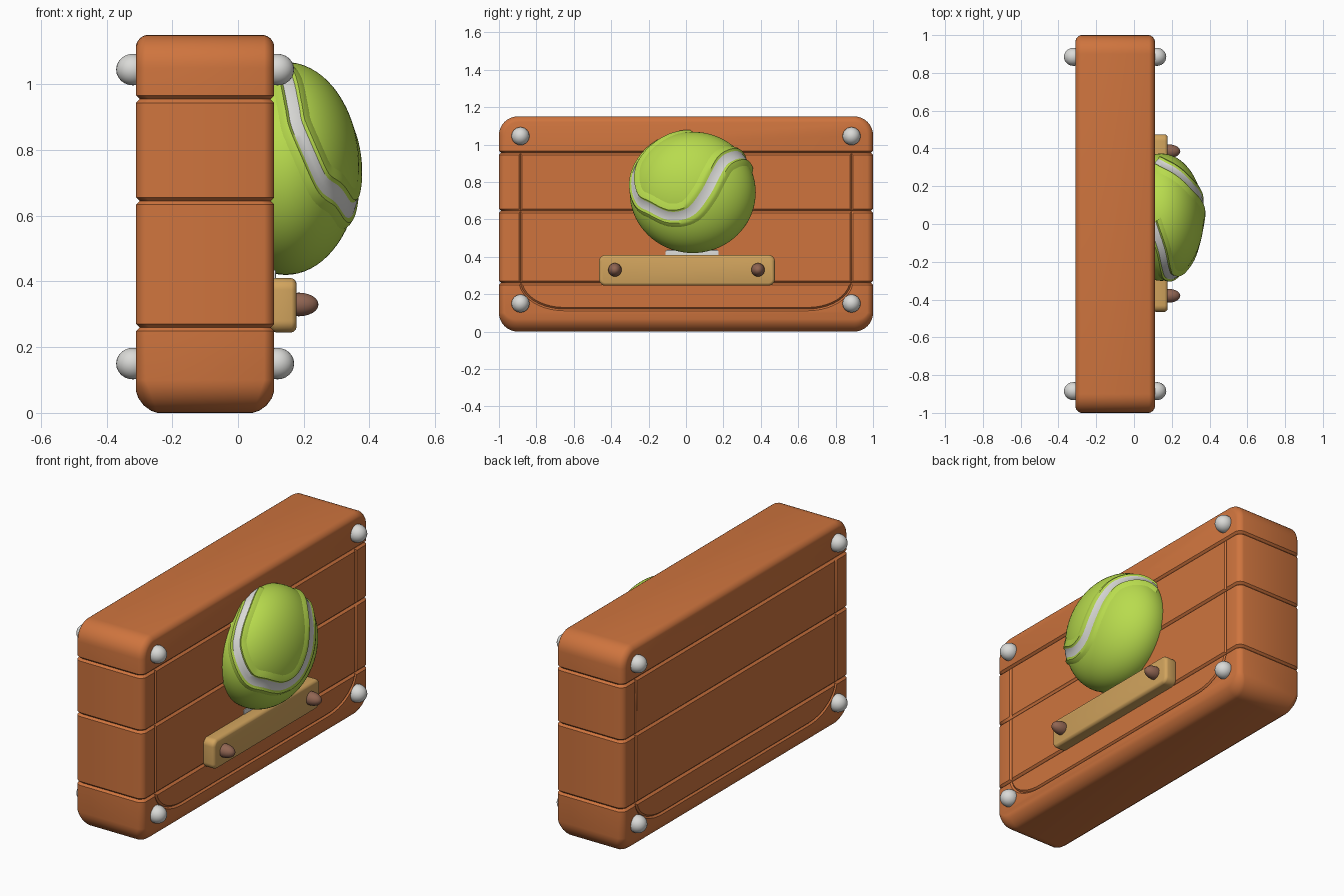
import bpy, bmesh, math
from mathutils import Vector

if "Cube" in bpy.data.objects:
    bpy.data.objects.remove(bpy.data.objects["Cube"])


def material(name, rgb):
    m = bpy.data.materials.new(name)
    m.diffuse_color = (*rgb, 1)
    m.use_nodes = True
    m.node_tree.nodes["Principled BSDF"].inputs["Base Color"].default_value = m.diffuse_color
    return m


WOOD = material("orange wood", (0.62, 0.175, 0.048))
GREEN = material("lime green", (0.48, 0.71, 0.075))
WHITE = material("light grey", (0.70, 0.70, 0.68))
TAN = material("tan wood", (0.64, 0.37, 0.11))
BROWN = material("dark brown", (0.28, 0.13, 0.085))


def finish(bm, name, *mats, angle=35):
    me = bpy.data.meshes.new(name)
    bm.to_mesh(me)
    bm.free()
    ob = bpy.data.objects.new(name, me)
    bpy.context.collection.objects.link(ob)
    for m in mats:
        me.materials.append(m)
    bpy.ops.object.select_all(action='DESELECT')
    bpy.context.view_layer.objects.active = ob
    ob.select_set(True)
    bpy.ops.object.shade_smooth_by_angle(angle=math.radians(angle))
    return ob


def loft(bm, rings):
    """Closed rings joined in order, capped at both ends."""
    rows = [[bm.verts.new(p) for p in r] for r in rings]
    n = len(rows[0])
    for a, b in zip(rows, rows[1:]):
        for i in range(n):
            bm.faces.new((a[i], a[(i + 1) % n], b[(i + 1) % n], b[i]))
    bm.faces.new(rows[0][::-1])
    bm.faces.new(rows[-1])
    bmesh.ops.recalc_face_normals(bm, faces=bm.faces[:])


def slab(y0, y1, z0, z1, x0, x1, radius, bevel, bottom=0.0):
    """Rounded rectangle in y-z, thick in x, with softened rims."""
    def ring(x, inset, depth, sign):
        pts = []
        for q, (cy, cz) in enumerate(((y1 - radius, z1 - radius), (y0 + radius, z1 - radius),
                                      (y0 + radius, z0 + radius), (y1 - radius, z0 + radius))):
            for k in range(9):
                a = math.radians(90 * q + 90 * k / 8)
                ny, nz = math.cos(a), math.sin(a)
                b = bevel + bottom * max(0, -nz)
                r = radius - b * inset
                pts.append((x + sign * b * depth, cy + ny * r, cz + nz * r))
        return pts
    steps = ((1, 0), (0.7, 0.1), (0.35, 0.35), (0.1, 0.7), (0, 1))
    bm = bmesh.new()
    loft(bm, [ring(x0, i, d, 1) for i, d in steps] + [ring(x1, i, d, -1) for i, d in steps[::-1]])
    return bm


# Plank block with V grooves all the way round
X0, X1 = -0.31, 0.11
bm = slab(-1, 1, 0, 1.15, X0, X1, 0.1, 0.03, 0.035)
D = 0.011
for h in (0.26, 0.645, 0.955):
    for z in (h - D, h, h + D):
        bmesh.ops.bisect_plane(bm, geom=bm.verts[:] + bm.edges[:] + bm.faces[:],
                               plane_co=(0, 0, z), plane_no=(0, 0, 1))
    for v in bm.verts:
        if abs(v.co.z - h) < 1e-4:
            v.co.x -= math.copysign(D, v.co.x - (X0 + X1) / 2)
            v.co.y -= math.copysign(D, v.co.y)
block = finish(bm, "plank_block", WOOD)

# Thin panel outline carved in both broad faces
half = [(0.885, 0.955)]
for k in range(11):
    a = math.pi / 2 * k / 10
    half.append((0.65 + 0.235 * math.cos(a), 0.275 - 0.155 * math.sin(a)))
path = [Vector(p) for p in half + [(-y, z) for y, z in half[::-1]]]
bm = bmesh.new()
R = 0.009
for x in (X0, X1):
    rings = []
    for i, p in enumerate(path):
        t = (path[min(i + 1, len(path) - 1)] - path[max(i - 1, 0)]).normalized()
        n = Vector((-t.y, t.x)) * R
        rings.append([(x, p.x + n.x, p.y + n.y), (x + R, p.x, p.y),
                      (x, p.x - n.x, p.y - n.y), (x - R, p.x, p.y)])
    loft(bm, rings)
cutter = finish(bm, "panel_line_cutter", WOOD)
cutter.hide_render = True
mod = block.modifiers.new("panel_line", 'BOOLEAN')
mod.operation, mod.solver, mod.object = 'DIFFERENCE', 'EXACT', cutter
bpy.context.view_layer.objects.active = block
bpy.ops.object.modifier_apply(modifier=mod.name)
bpy.data.objects.remove(cutter)


def ellipsoid(name, centre, radii, mat, seg=24):
    bm = bmesh.new()
    bmesh.ops.create_uvsphere(bm, u_segments=seg, v_segments=seg // 2, radius=1)
    for v in bm.verts:
        v.co = Vector(centre) + Vector([a * b for a, b in zip(v.co, radii)])
    return finish(bm, name, mat, angle=60)


# Corner studs on both faces
for x in (X0 - 0.01, X1 + 0.01):
    for y in (-0.885, 0.885):
        for z in (0.15, 1.045):
            ellipsoid("corner_stud", (x, y, z), (0.051, 0.048, 0.048), WHITE)

# Shelf board, its pegs, and the small plate behind
finish(slab(-0.465, 0.475, 0.245, 0.41, 0.10, 0.178, 0.035, 0.015), "shelf_board", TAN)
for y in (-0.38, 0.385):
    ellipsoid("shelf_peg", (0.185, y, 0.33), (0.06, 0.036, 0.036), BROWN)
finish(slab(-0.11, 0.175, 0.38, 0.435, 0.107, 0.115, 0.01, 0.002), "back_plate", WHITE)

# Flattened ball
C, RAD = Vector((0.145, 0.036, 0.744)), (0.225, 0.337, 0.324)
ellipsoid("ball", C, RAD, GREEN, 72)

# Curved seam: white band between two raised green lips, as directions (x, y, z) on the ball
way = [(-0.35, 0.15, 0.93), (-0.2, -0.1, 0.97), (0, -0.5, 0.865), (0.1, -0.80, 0.58),
       (0.18, -0.918, 0.354), (0.47, -0.877, -0.1), (0.70, -0.67, -0.246),
       (0.85, -0.356, -0.385), (0.946, -0.045, -0.32), (0.98, 0.19, -0.03),
       (0.888, 0.356, 0.29), (0.66, 0.52, 0.54), (0.14, 0.787, 0.60),
       (-0.15, 0.87, 0.45), (-0.45, 0.85, 0.25)]
way = [Vector(p).normalized() for p in way]
line = []
for a, b, c, d in zip(way, way[1:], way[2:], way[3:]):
    for k in range(8):
        t = k / 8
        line.append((0.5 * (2 * b + (c - a) * t + (2 * a - 5 * b + 4 * c - d) * t * t
                            + (3 * b - a - 3 * c + d) * t ** 3)).normalized())
section = [(-0.075, -0.004), (-0.05, 0.008), (-0.035, 0.012), (-0.024, 0.004), (0, 0.005),
           (0.024, 0.004), (0.035, 0.012), (0.05, 0.008), (0.075, -0.004)]
bm = bmesh.new()
rows = []
for i, n in enumerate(line):
    t = line[min(i + 1, len(line) - 1)] - line[max(i - 1, 0)]
    s = n.cross(t).normalized()
    row = []
    for off, h in section:
        p = (n + s * off / 0.31).normalized() * (1 + h / 0.31)
        row.append(bm.verts.new(C + Vector([a * b for a, b in zip(p, RAD)])))
    rows.append(row)
for a, b in zip(rows, rows[1:]):
    for k in range(len(section) - 1):
        f = bm.faces.new((a[k], b[k], b[k + 1], a[k + 1]))
        f.material_index = 1 if k in (3, 4) else 0
finish(bm, "ball_seam", GREEN, WHITE, angle=40)
